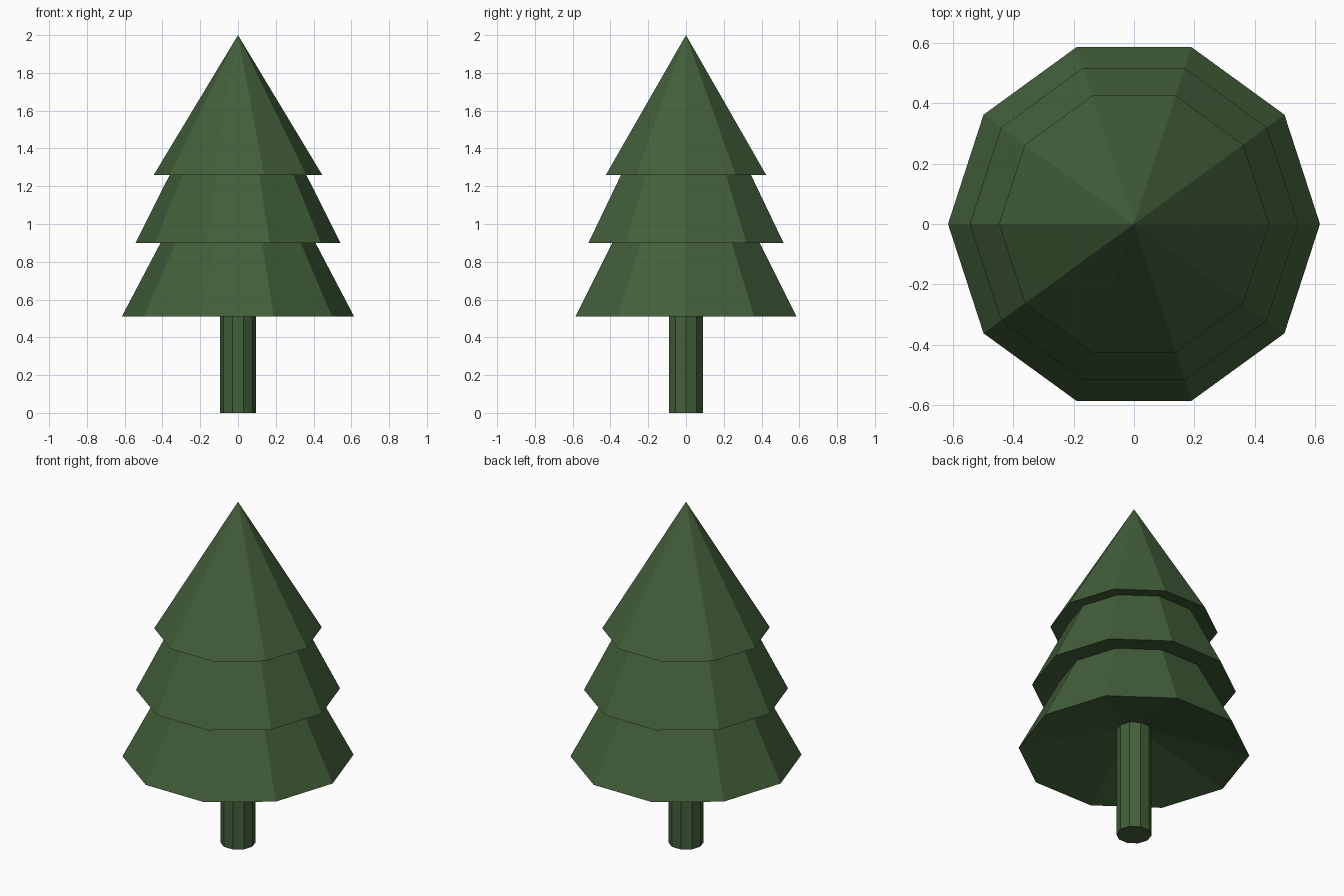
import bpy, bmesh
from math import sin, cos, tau

if "Cube" in bpy.data.objects:
    bpy.data.objects.remove(bpy.data.objects["Cube"])

SIDES = 10
green = bpy.data.materials.new("dark_green")
green.diffuse_color = (0.055, 0.115, 0.042, 1)
green.use_nodes = True
green.node_tree.nodes["Principled BSDF"].inputs["Base Color"].default_value = green.diffuse_color


def lathe(name, profile, cap_start=False):
    """Revolve (radius, z) points into flat ten-sided rings; radius 0 is a tip."""
    bm = bmesh.new()
    rings = []
    for r, z in profile:
        n = SIDES if r else 1
        rings.append([bm.verts.new((r * cos(tau * i / SIDES), r * sin(tau * i / SIDES), z))
                      for i in range(n)])
    for a, b in zip(rings, rings[1:]):
        for i in range(SIDES):
            j = (i + 1) % SIDES
            if len(b) == 1:
                bm.faces.new((a[i], a[j], b[0]))
            else:
                bm.faces.new((a[i], a[j], b[j], b[i]))
    if cap_start:
        bm.faces.new(rings[0][::-1])
    me = bpy.data.meshes.new(name)
    bm.to_mesh(me)
    bm.free()
    me.materials.append(green)
    ob = bpy.data.objects.new(name, me)
    bpy.context.collection.objects.link(ob)
    return ob


# Trunk, running up into the hollow underside of the foliage
lathe("trunk", [(0.094, 0), (0.094, 0.64)], cap_start=True)

# Three stacked skirts: recessed underside, rim, then slope up to the next skirt
lathe("foliage", [(0.094, 0.64), (0.615, 0.51),
                  (0.398, 0.923), (0.543, 0.90),
                  (0.353, 1.277), (0.446, 1.26),
                  (0, 2.0)])
